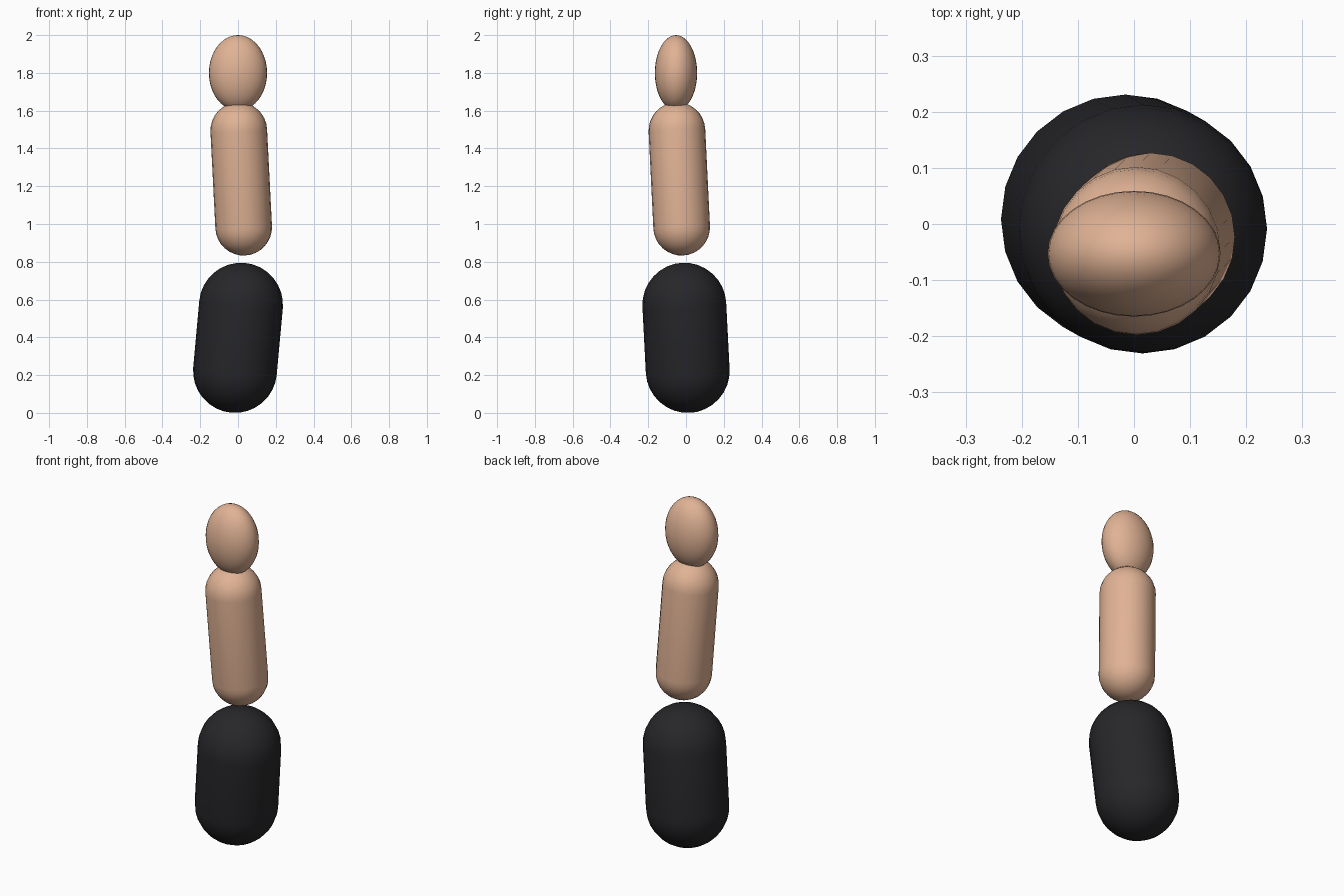
import bpy, bmesh, math
from mathutils import Vector

if "Cube" in bpy.data.objects:
    bpy.data.objects.remove(bpy.data.objects["Cube"])


def material(name, color):
    m = bpy.data.materials.new(name)
    m.diffuse_color = (*color, 1)
    m.use_nodes = True
    m.node_tree.nodes["Principled BSDF"].inputs["Base Color"].default_value = m.diffuse_color
    return m


def finish(name, bm, mat):
    bmesh.ops.recalc_face_normals(bm, faces=bm.faces)
    for f in bm.faces:
        f.smooth = True
    me = bpy.data.meshes.new(name)
    bm.to_mesh(me)
    bm.free()
    me.materials.append(mat)
    ob = bpy.data.objects.new(name, me)
    bpy.context.collection.objects.link(ob)
    return ob


def capsule(name, low, high, radius, mat, segments=24, rings=16):
    """Sphere split at its equator, stretched between two cap centres."""
    low, high = Vector(low), Vector(high)
    axis = high - low
    half = axis.length / 2
    bm = bmesh.new()
    # lathe profile: lower cap, then upper cap
    profile = []
    for side in (-1, 1):
        angles = [math.pi / 2 * i / (rings // 2) for i in range(rings // 2 + 1)]
        pts = [(radius * math.cos(a), side * (half + radius * math.sin(a))) for a in angles]
        profile += pts[::-1] if side < 0 else pts
    verts = [bm.verts.new((max(r, 0), 0, z)) for r, z in profile]
    edges = [bm.edges.new(p) for p in zip(verts, verts[1:])]
    bmesh.ops.spin(bm, geom=verts + edges, cent=(0, 0, 0), axis=(0, 0, 1),
                   angle=math.tau, steps=segments, use_duplicate=False)
    bmesh.ops.remove_doubles(bm, verts=bm.verts, dist=1e-4)
    ob = finish(name, bm, mat)
    ob.location = (low + high) / 2
    ob.rotation_mode = 'QUATERNION'
    ob.rotation_quaternion = Vector((0, 0, 1)).rotation_difference(axis)
    return ob


skin = material("skin", (0.75, 0.45, 0.30))
dark = material("dark_cloth", (0.02, 0.02, 0.023))

# Lower body and torso: two slightly leaning capsules
capsule("lower_body", (-0.016, 0.009, 0.222), (0.016, -0.009, 0.573), 0.222, dark)
capsule("torso", (0.030, -0.023, 0.983), (0.004, -0.048, 1.495), 0.150, skin)

# Head: flattened ellipsoid
bm = bmesh.new()
bmesh.ops.create_uvsphere(bm, u_segments=32, v_segments=20, radius=1)
bmesh.ops.scale(bm, vec=(0.154, 0.112, 0.2), verts=bm.verts)
head = finish("head", bm, skin)
head.location = (0, -0.053, 1.8)
